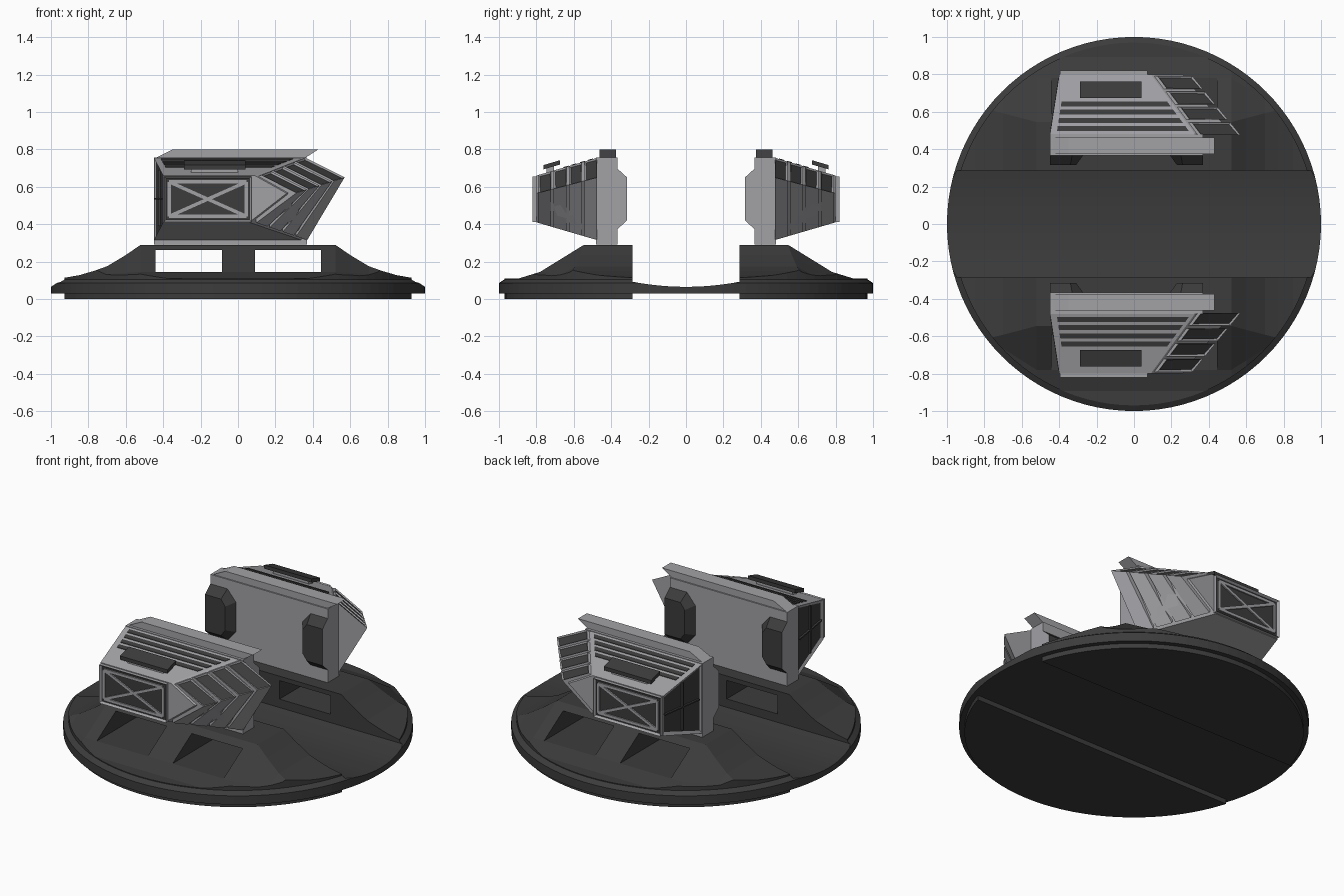
import bpy, bmesh, math
from mathutils import Vector

if "Cube" in bpy.data.objects:
    bpy.data.objects.remove(bpy.data.objects["Cube"])


def material(name, c):
    m = bpy.data.materials.new(name)
    m.diffuse_color = (*c, 1)
    m.use_nodes = True
    m.node_tree.nodes["Principled BSDF"].inputs["Base Color"].default_value = m.diffuse_color
    return m


LIGHT = material("light_metal", (0.36, 0.36, 0.38))
DARK = material("dark_metal", (0.045, 0.045, 0.045))


def finish(name, bm, mats):
    bmesh.ops.recalc_face_normals(bm, faces=bm.faces)
    me = bpy.data.meshes.new(name)
    bm.to_mesh(me)
    bm.free()
    ob = bpy.data.objects.new(name, me)
    bpy.context.collection.objects.link(ob)
    for m in mats:
        me.materials.append(m)
    return ob


def loft(name, sections, mats=(LIGHT, DARK), dark=None, inset=None):
    """Skin matching sections; dark(normal) picks faces to darken, inset=(width, depth)."""
    bm = bmesh.new()
    rings = [[bm.verts.new(p) for p in s] for s in sections]
    n = len(rings[0])
    for a, b in zip(rings, rings[1:]):
        for i in range(n):
            bm.faces.new((a[i], a[(i + 1) % n], b[(i + 1) % n], b[i]))
    bm.faces.new(rings[0])
    bm.faces.new(rings[-1])
    bmesh.ops.recalc_face_normals(bm, faces=bm.faces)
    bm.normal_update()
    if dark:
        picked = [f for f in bm.faces if dark(f.normal)]
        if inset:
            bmesh.ops.inset_individual(bm, faces=picked, thickness=inset[0], depth=inset[1])
        for f in picked:
            f.material_index = 1
    return finish(name, bm, mats)


def box(name, x0, x1, y0, y1, z0, z1, **kw):
    ring = lambda y: [(x0, y, z0), (x1, y, z0), (x1, y, z1), (x0, y, z1)]
    return loft(name, [ring(y0), ring(y1)], **kw)


def apply_mod(ob, kind, **props):
    m = ob.modifiers.new(kind, kind)
    for k, v in props.items():
        setattr(m, k, v)
    bpy.context.view_layer.objects.active = ob
    bpy.ops.object.modifier_apply(modifier=m.name)


def boolean(ob, other, op):
    apply_mod(ob, 'BOOLEAN', object=other, operation=op, solver='EXACT')


def lathe(name, prof, n=96):
    bm = bmesh.new()
    rings = [[bm.verts.new((r * math.cos(2 * math.pi * i / n), r * math.sin(2 * math.pi * i / n), z))
              for i in range(n)] for r, z in prof]
    for a, b in zip(rings, rings[1:]):
        for i in range(n):
            bm.faces.new((a[i], a[(i + 1) % n], b[(i + 1) % n], b[i]))
    bm.faces.new(rings[0])
    bm.faces.new(rings[-1])
    return finish(name, bm, [DARK])


# round envelope that trims the base parts
envelope = lathe("envelope_cutter", [(.97, 0), (.97, .03), (1, .03), (1, .085), (.97, .105), (.97, .4)])
envelope.hide_render = True

# disc with the dished channel through the middle
W = .285
arc = [(W * c, .065 + .027 * c * c) for c in [1 - k / 6 for k in range(13)]]
cross = [(-1.1, 0), (-W, 0), (-W, .03), (W, .03), (W, 0), (1.1, 0), (1.1, .11), (W, .11)] + arc + [(-W, .11), (-1.1, .11)]
base = loft("base_disc", [[(x, y, z) for y, z in cross] for x in (-1.1, 1.1)], mats=[DARK])
boolean(base, envelope, 'INTERSECT')

# pedestal with curved ramps at both ends
half = [(.52, .29, .545, .78, .145, .9), (.60, .235, .566, .73, .14, .82), (.70, .175, .592, .665, .133, .71),
        (.77, .15, .61, .63, .13, .66), (.85, .127, .61, .63, .117, .66), (.96, .108, .61, .63, .106, .66)]
stations = [(-s[0], *s[1:]) for s in reversed(half)] + half
pedestal = loft("pedestal", [[(x, W, .05), (x, W, h), (x, yt, h), (x, yb, zb), (x, ye, .108), (x, ye, .05)]
                             for x, h, yt, yb, zb, ye in stations], mats=[DARK])
boolean(pedestal, envelope, 'INTERSECT')
for x0, x1 in ((-.44, -.085), (.09, .445)):
    cutter = box("window_cutter", x0, x1, .2, 1.1, .145, .262, mats=[DARK])
    boolean(pedestal, cutter, 'DIFFERENCE')
    bpy.data.objects.remove(cutter)
bpy.data.objects.remove(envelope)
parts = [pedestal]

# inner plate and slanted top rail
parts.append(box("inner_plate", -.45, .37, .367, .48, .292, .757))
rail = [(-.44, .755), (.36, .755), (.43, .80), (-.35, .80)]
parts.append(loft("top_rail", [[(x, y, z) for x, z in rail] for y in (.375, .463)]))

# chamfered dark bumpers on the inner face
outer = [(0, .37), (.12, .37), (.18, .44), (.18, .63), (.12, .70), (0, .70)]
inner = [(0, .42), (.11, .42), (.14, .46), (.14, .61), (.11, .65), (0, .65)]
for end, s in ((.37, -1), (-.45, 1)):
    parts.append(loft("inner_bumper", [[(end + s * d, y, z) for d, z in o] for o, y in ((outer, .37), (inner, .315))],
                      dark=lambda n, s=s: n.x * s > -.95))

# pod body: cross-section shrinks outward
Y0, Y1 = .475, .80


def dims(y):
    t = (y - Y0) / (Y1 - Y0)
    return dict(xl=-.45 + .05 * t, xt=.36 - .24 * t, zt=.755 - .095 * t, tip=.57 - .265 * t,
                zp=.65 - .085 * t, xb=.37 - .28 * t, zb=.315 + .095 * t)


def body_ring(y):
    d = dims(y)
    return [(d['xl'], y, d['zb']), (d['xb'] - .03, y, d['zb']), (d['tip'] - .045, y, d['zp']),
            (d['xt'] - .03, y, d['zt']), (d['xl'], y, d['zt'])]


parts.append(loft("pod_body", [body_ring(Y0), body_ring(Y1)], dark=lambda n: n.x < -.9, inset=(.025, -.01)))


# slanted louvres on the pointed end
def louvre_ring(y):
    d = dims(y)
    return [(d['xt'], y, d['zt']), (d['tip'], y, d['zp']), (d['xb'], y, d['zb']), (d['xt'] - .06, y, d['zt'] - .02)]


for i in range(4):
    y = Y0 + .0825 * i
    parts.append(loft("louvre", [louvre_ring(y), louvre_ring(y + .068)],
                      dark=lambda n: n.z > .5 and n.x > .15, inset=(.011, -.008)))

# dark grille strips on the sloping top
for y in (.497, .541, .585, .629):
    rows = []
    for yy in (y, y + .026):
        d = dims(yy)
        a, b, z = d['xl'] + .035, d['xt'] - .05, d['zt']
        rows.append([(a, yy, z - .01), (b, yy, z - .01), (b, yy, z + .003), (a, yy, z + .003)])
    parts.append(loft("grille_strip", rows, mats=[DARK]))


# raised hatch on a stalk, tilted with the top
def tilted(name, x0, x1, y0, y1, lo, hi, mat):
    rows = []
    for y in (y0, y1):
        z = dims(y)['zt']
        rows.append([(x0, y, z + lo), (x1, y, z + lo), (x1, y, z + hi), (x0, y, z + hi)])
    return loft(name, rows, mats=[mat])


parts.append(tilted("hatch_stalk", -.25, 0, .705, .745, -.01, .025, LIGHT))
parts.append(tilted("hatch_lid", -.29, .04, .675, .762, .022, .045, DARK))

# braced side panel
parts.append(box("side_panel", -.395, .072, .79, .822, .413, .655, dark=lambda n: n.y > .9, inset=(.014, -.014)))


def bar(name, a, b, w, y0, y1):
    a, b = Vector(a), Vector(b)
    u = (b - a).normalized()
    p = Vector((-u.y, u.x)) * w / 2
    return loft(name, [[(q.x, y, q.y) for q in (a - p, b - p, b + p, a + p)] for y in (y0, y1)])


L, R, B, T = -.368, .045, .442, .626
for a, b in (((L, B), (R, T)), ((L, T), (R, B)), ((L, B), (R, B)), ((L, T), (R, T)), ((L, B), (L, T)), ((R, B), (R, T))):
    parts.append(bar("panel_brace", a, b, .018, .80, .816))

# divider bars on the flat end
seam = lambda y, z0, z1: [(dims(y)['xl'] + dx, y, z) for dx, z in ((-.002, z0), (.03, z0), (.03, z1), (-.002, z1))]
parts.append(loft("end_divider", [seam(.50, .533, .541), seam(.78, .533, .541)], mats=[DARK]))
parts.append(loft("end_divider", [seam(.632, .39, .69), seam(.64, .39, .69)], mats=[DARK]))

# everything except the disc repeats on the other side
for ob in parts:
    apply_mod(ob, 'MIRROR', use_axis=(False, True, False))
